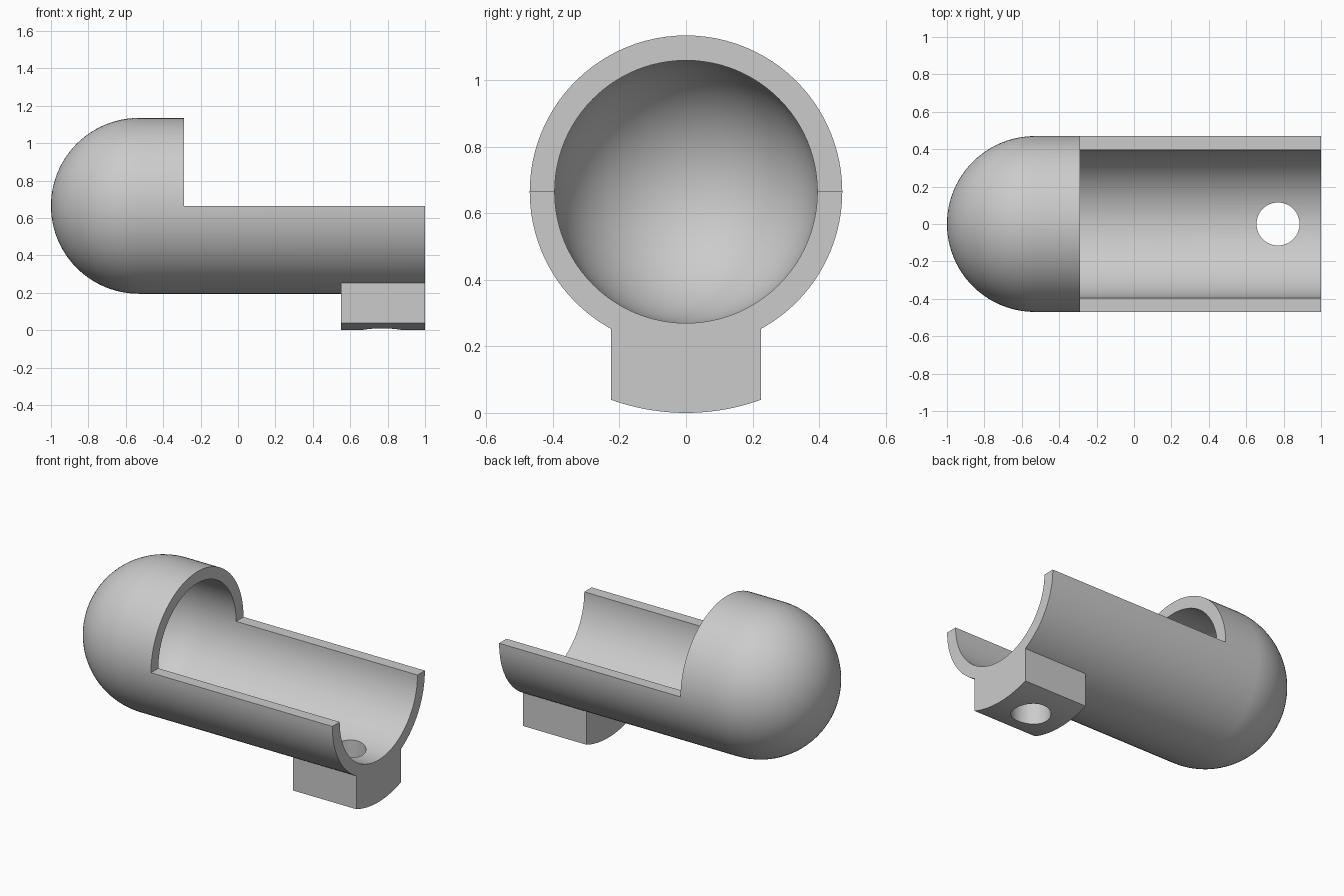
import bpy, bmesh
from math import sin, cos, pi, radians
from mathutils import Vector, Matrix

if "Cube" in bpy.data.objects:
    bpy.data.objects.remove(bpy.data.objects["Cube"])

AXIS_Z = 0.665            # height of the tube axis
OUTER, INNER = 0.47, 0.395
DOME_X = -0.53            # centre of the domed end
SEGMENTS = 96

grey = bpy.data.materials.new("plain_grey")
grey.use_nodes = True
colour = (0.6, 0.6, 0.6, 1)
grey.diffuse_color = colour
grey.node_tree.nodes["Principled BSDF"].inputs["Base Color"].default_value = colour


def make_object(name, bm):
    bmesh.ops.recalc_face_normals(bm, faces=bm.faces)
    mesh = bpy.data.meshes.new(name)
    bm.to_mesh(mesh)
    bm.free()
    mesh.materials.append(grey)
    obj = bpy.data.objects.new(name, mesh)
    bpy.context.collection.objects.link(obj)
    return obj


def quarter_arc(radius, steps=24):
    """Points from the pole of the dome to its rim."""
    return [(DOME_X - radius * cos(pi / 2 * i / steps),
             radius * sin(pi / 2 * i / steps)) for i in range(steps + 1)]


def boolean(target, tool, operation):
    mod = target.modifiers.new(operation.lower(), 'BOOLEAN')
    mod.operation, mod.object, mod.solver = operation, tool, 'EXACT'
    bpy.context.view_layer.objects.active = target
    bpy.ops.object.modifier_apply(modifier=mod.name)
    bpy.data.objects.remove(tool)


# Hollow tube with a domed end, revolved around the x axis
profile = quarter_arc(OUTER) + [(1, OUTER), (1, INNER)] + quarter_arc(INNER)[::-1]
bm = bmesh.new()
verts = [bm.verts.new((x, r, AXIS_Z)) for x, r in profile]
edges = [bm.edges.new(pair) for pair in zip(verts, verts[1:])]
bmesh.ops.spin(bm, geom=verts + edges, cent=(0, 0, AXIS_Z), axis=(1, 0, 0),
               angle=2 * pi, steps=SEGMENTS, use_merge=True)
bmesh.ops.remove_doubles(bm, verts=bm.verts, dist=0.0001)
body = make_object("domed_trough", bm)

# Open the upper half of the tube
bm = bmesh.new()
bmesh.ops.create_cube(bm, size=1, matrix=Matrix.Translation((0.71, 0, AXIS_Z + 0.5))
                      @ Matrix.Diagonal((2, 2, 1, 1)))
boolean(body, make_object("opening_cutter", bm), 'DIFFERENCE')

# Mounting foot with a curved underside, top buried in the tube wall
half = 0.225
ys = [half * (i / 12 - 1) for i in range(25)]
arc = lambda y, radius: AXIS_Z - (radius ** 2 - y ** 2) ** 0.5
outline = [(y, arc(y, AXIS_Z)) for y in ys] + [(y, arc(y, 0.43)) for y in ys[::-1]]
bm = bmesh.new()
face = bm.faces.new([bm.verts.new((0.55, y, z)) for y, z in outline])
side = bmesh.ops.extrude_face_region(bm, geom=[face])
bmesh.ops.translate(bm, vec=Vector((0.45, 0, 0)),
                    verts=[v for v in side["geom"] if isinstance(v, bmesh.types.BMVert)])
boolean(body, make_object("mounting_foot", bm), 'UNION')

# Vertical screw hole through the foot and the tube floor
bm = bmesh.new()
bmesh.ops.create_cone(bm, cap_ends=True, segments=64, radius1=0.115, radius2=0.115,
                      depth=0.8, matrix=Matrix.Translation((0.77, 0, 0.15)))
boolean(body, make_object("hole_cutter", bm), 'DIFFERENCE')

# Smooth the curved faces, keep the cut edges sharp
bpy.ops.object.select_all(action='DESELECT')
body.select_set(True)
bpy.context.view_layer.objects.active = body
bpy.ops.object.shade_smooth_by_angle(angle=radians(30))
